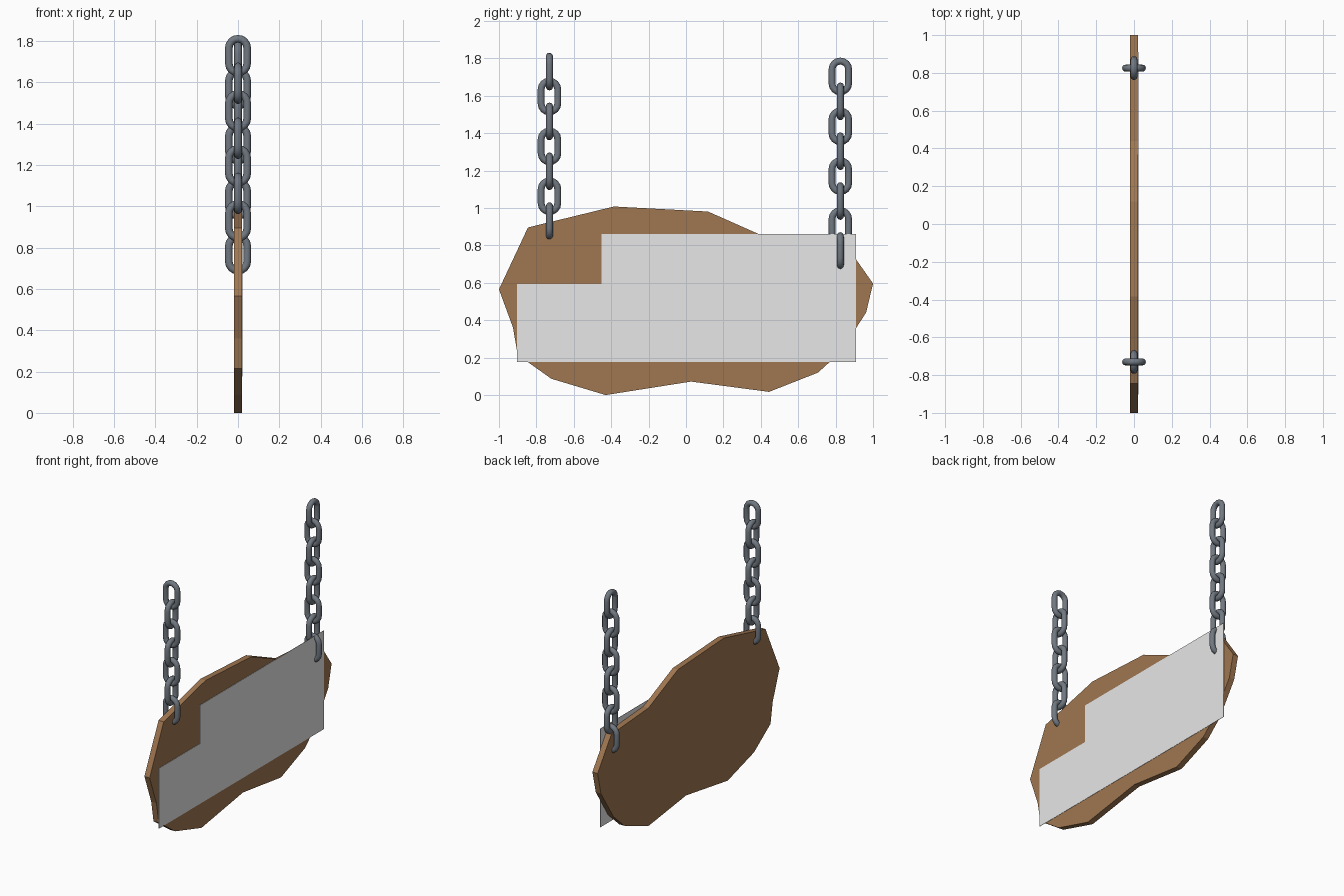
import bpy, bmesh, math
from mathutils import Vector

if "Cube" in bpy.data.objects:
    bpy.data.objects.remove(bpy.data.objects["Cube"])


def material(name, rgb):
    m = bpy.data.materials.new(name)
    m.diffuse_color = (*rgb, 1)
    m.use_nodes = True
    m.node_tree.nodes["Principled BSDF"].inputs["Base Color"].default_value = m.diffuse_color
    return m


wood = material("brown wood", (0.352, 0.184, 0.082))
panel_grey = material("light grey", (0.8, 0.8, 0.8))
iron = material("iron grey", (0.165, 0.19, 0.22))


def make_object(name, bm, mat):
    bmesh.ops.recalc_face_normals(bm, faces=bm.faces)
    me = bpy.data.meshes.new(name)
    bm.to_mesh(me)
    bm.free()
    me.materials.append(mat)
    ob = bpy.data.objects.new(name, me)
    bpy.context.collection.objects.link(ob)
    return ob


def slab(name, outline, x0, x1, mat):
    """Extrude a (y, z) outline from x0 to x1."""
    bm = bmesh.new()
    face = bm.faces.new([bm.verts.new((x0, y, z)) for y, z in outline])
    ext = bmesh.ops.extrude_face_region(bm, geom=[face])
    for v in ext["geom"]:
        if isinstance(v, bmesh.types.BMVert):
            v.co.x = x1
    return make_object(name, bm, mat)


# Rough-cut wooden board
slab("board", [
    (-1.0, 0.565), (-0.845, 0.896), (-0.385, 1.008), (0.118, 0.981),
    (0.44, 0.838), (0.85, 0.81), (1.0, 0.596), (0.963, 0.441),
    (0.826, 0.229), (0.706, 0.12), (0.444, 0.017), (0.027, 0.072),
    (-0.43, 0.0), (-0.72, 0.087), (-0.9, 0.215), (-0.925, 0.361)],
    -0.02, 0.02, wood)

# Thin blank stepped panel on the +x face
slab("face_panel", [
    (-0.903, 0.176), (0.91, 0.176), (0.91, 0.862), (-0.453, 0.862),
    (-0.453, 0.595), (-0.903, 0.595)], 0.0215, 0.0235, panel_grey)

# Chains of stadium-shaped links
TUBE, BEND, STRAIGHT, PITCH = 0.0185, 0.0445, 0.0375, 0.1333


def add_link(bm, y, z, flat_in_yz, arc=8, sides=12):
    side = Vector((0, 1, 0)) if flat_in_yz else Vector((1, 0, 0))
    normal = Vector((1, 0, 0)) if flat_in_yz else Vector((0, 1, 0))
    up = Vector((0, 0, 1))
    rings = []
    for half, sign in ((0, 1), (1, -1)):
        for i in range(arc + 1):
            a = math.pi * (half + i / arc)
            out = side * math.cos(a) + up * math.sin(a)
            c = Vector((0, y, z)) + up * STRAIGHT * sign + out * BEND
            rings.append([bm.verts.new(
                c + TUBE * (out * math.cos(t) + normal * math.sin(t)))
                for t in (2 * math.pi * k / sides for k in range(sides))])
    for r, ring in enumerate(rings):
        nxt = rings[(r + 1) % len(rings)]
        for k in range(sides):
            j = (k + 1) % sides
            bm.faces.new((ring[k], ring[j], nxt[j], nxt[k])).smooth = True


def chain(name, y, lowest, count):
    bm = bmesh.new()
    for i in range(count):
        add_link(bm, y, lowest + i * PITCH, i % 2 == 1)
    make_object(name, bm, iron)


HALF = STRAIGHT + BEND + TUBE
chain("left_chain", -0.73, 1.83 - HALF - 6 * PITCH, 7)
chain("right_chain", 0.825, 1.804 - HALF - 7 * PITCH, 8)
